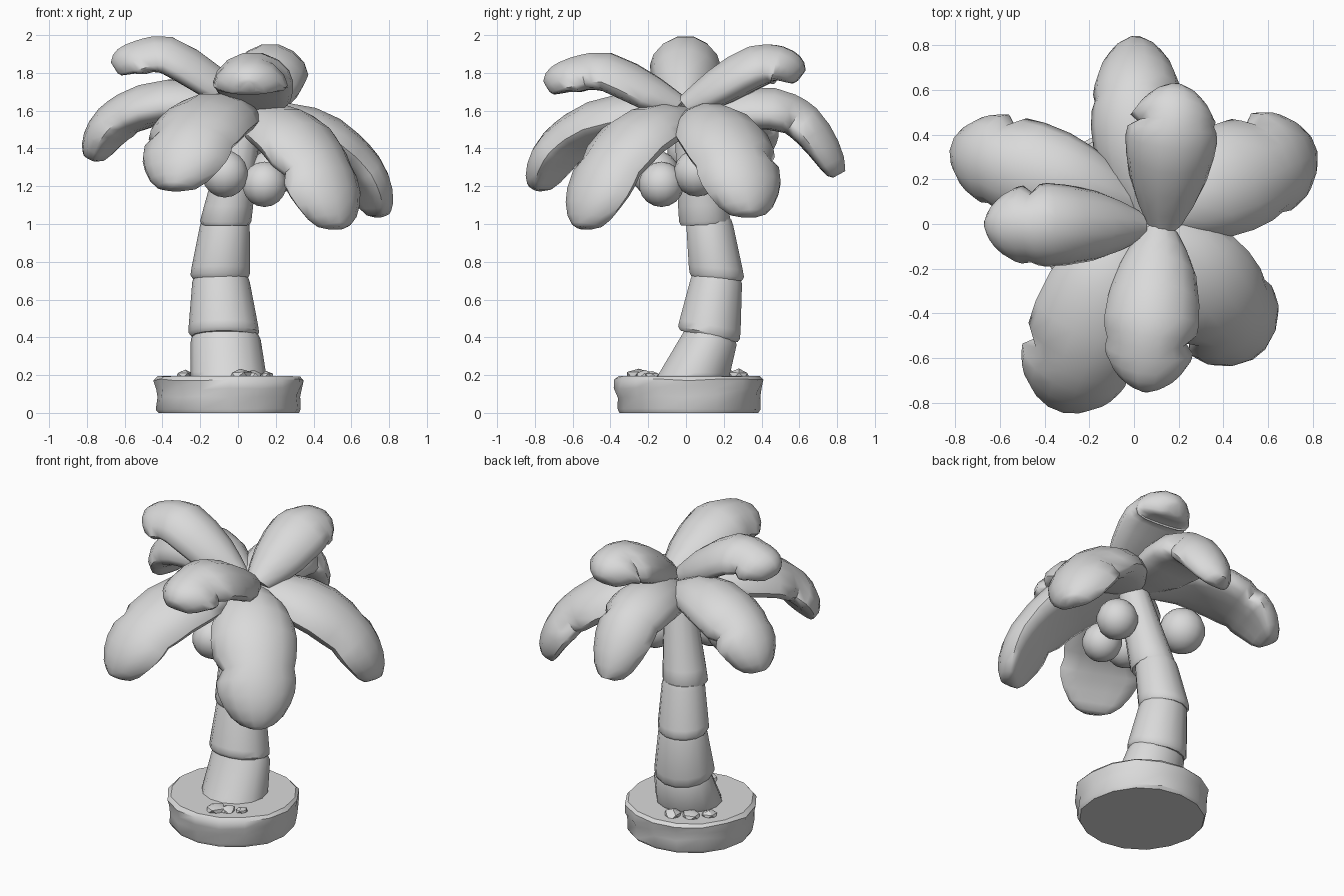
import bpy, bmesh, math, random
from mathutils import Vector

if "Cube" in bpy.data.objects:
    bpy.data.objects.remove(bpy.data.objects["Cube"])

random.seed(4)
mat = bpy.data.materials.new("plain_grey")
mat.diffuse_color = (0.7, 0.7, 0.7, 1)
mat.use_nodes = True
mat.node_tree.nodes["Principled BSDF"].inputs["Base Color"].default_value = mat.diffuse_color


def finish(name, bm, angle):
    """Turn a bmesh into a shaded object."""
    bmesh.ops.recalc_face_normals(bm, faces=bm.faces)
    me = bpy.data.meshes.new(name)
    bm.to_mesh(me)
    bm.free()
    me.materials.append(mat)
    ob = bpy.data.objects.new(name, me)
    bpy.context.collection.objects.link(ob)
    bpy.ops.object.select_all(action='DESELECT')
    ob.select_set(True)
    bpy.context.view_layer.objects.active = ob
    bpy.ops.object.shade_smooth_by_angle(angle=math.radians(angle))
    return ob


def loft(name, rings, angle=40):
    """Skin a list of equal-length point rings and cap both ends."""
    bm = bmesh.new()
    rows = [[bm.verts.new(p) for p in ring] for ring in rings]
    n = len(rows[0])
    for a, b in zip(rows, rows[1:]):
        for i in range(n):
            j = (i + 1) % n
            bm.faces.new((a[i], a[j], b[j], b[i]))
    bm.faces.new(rows[0][::-1])
    bm.faces.new(rows[-1])
    return finish(name, bm, angle)


def sample(points, t):
    """Catmull-Rom curve through the points, t in 0..1."""
    p = [Vector(q) for q in points]
    p = [2 * p[0] - p[1]] + p + [2 * p[-1] - p[-2]]
    f = min(t, 0.99999) * (len(p) - 3)
    i = int(f)
    u = f - i
    a, b, c, d = p[i:i + 4]
    return 0.5 * (2 * b + (c - a) * u + (2 * a - 5 * b + 4 * c - d) * u * u
                  + (3 * b - a - 3 * c + d) * u ** 3)


# Rough island slab with a worn rim
SIDES = 16
wobble = [random.uniform(-0.006, 0.006) for _ in range(SIDES)]
rings = []
for r, z, rough in ((0.372, 0.0, 0), (0.384, 0.02, 0.004), (0.387, 0.09, 0.01),
                    (0.394, 0.13, 0.01), (0.396, 0.175, 0.005), (0.378, 0.195, 0.002)):
    ring = []
    for i in range(SIDES):
        a = 2 * math.pi * i / SIDES
        rr = r + wobble[i] + random.uniform(-rough, rough)
        zz = z + random.uniform(-rough, rough)
        ring.append((-0.045 + rr * math.cos(a), 0.016 + rr * math.sin(a), zz))
    rings.append(ring)
loft("island_base", rings, 35)


# Leaning trunk of four stacked tapered segments
def trunk_ring(x, y, z, rx, ry, slope, k=1.0, dz=0.0):
    out = []
    for i in range(14):
        a = 2 * math.pi * i / 14
        dy = ry * k * math.sin(a)
        out.append((x + rx * k * math.cos(a), y + dy, z + dz + slope * dy))
    return out


segments = [
    ((-0.05, 0.035, 0.18, 0.20, 0.195, 0.0), (-0.065, 0.125, 0.41, 0.185, 0.147, -0.2)),
    ((-0.075, 0.122, 0.42, 0.187, 0.168, -0.2), (-0.09, 0.16, 0.715, 0.152, 0.14, -0.08)),
    ((-0.095, 0.163, 0.725, 0.157, 0.148, -0.08), (-0.07, 0.126, 1.01, 0.132, 0.127, 0.03)),
    ((-0.065, 0.10, 1.01, 0.136, 0.14, 0.03), (0.04, 0.02, 1.6, 0.085, 0.085, 0.1)),
]
for n, (lo, hi) in enumerate(segments, 1):
    mid = [(p * 0.85 + q * 0.15) for p, q in zip(lo, hi)]
    loft("trunk_segment_%d" % n, [
        trunk_ring(*lo, 0.92, -0.015), trunk_ring(*lo, 1.0, 0.005), trunk_ring(*mid, 1.01),
        trunk_ring(*hi, 1.0, -0.02), trunk_ring(*hi, 0.92, 0.01)], 45)

# Leaves: start, tip direction, half width, notched side, underside depth,
# ridge as (distance, height)
WIDTHS = [(0, 0.42), (0.1, 0.68), (0.22, 0.87), (0.36, 0.99), (0.5, 1.03), (0.61, 1.0),
          (0.67, 0.93), (0.73, 0.96), (0.82, 0.92), (0.89, 0.81), (0.95, 0.63), (0.985, 0.42),
          (1.0, 0.2)]


def leaf(name, start, target, half, notch, depth, ridge):
    origin = Vector((*start, 0))
    out = (Vector((*target, 0)) - origin).normalized()
    side = Vector((-out.y, out.x, 0))
    rings = []
    for t, w in WIDTHS:
        p = sample(ridge, t)
        d = sample(ridge, min(1, t + 0.03)) - sample(ridge, max(0, t - 0.03))
        tan = (out * d.x + Vector((0, 0, d.y))).normalized()
        nor = tan.cross(side)
        if nor.z < 0:
            nor = -nor
        top = origin + out * p.x + Vector((0, 0, p.y))
        thick = 0.12 * min(1, 0.25 + w * 0.8)
        under = depth * min(1, 0.2 + w * 0.8) * (1 - 0.35 * max(0, t - 0.5) / 0.5)
        sink = 0.04 * max(0, (t - 0.9) / 0.1) ** 2      # rounds the tip off
        ring = []
        for i in range(14):
            a = 2 * math.pi * i / 14
            c, s = math.cos(a), math.sin(a)
            ww = half * w
            if 0.63 < t < 0.7 and c * notch > 0.3:    # crease in one edge
                ww *= 0.86
            h = thick * (s - 1) if s > 0 else -thick + under * s
            h -= 0.04 * c * c * w + sink              # edges droop
            ring.append(top + side * (ww * c) + nor * h)
        rings.append(ring)
    loft(name, rings, 50)


leaf("upper_leaf_left", (0.06, -0.01), (-0.67, 0.0), 0.182, -1, 0.085,
     [(0, 1.68), (0.17, 1.85), (0.41, 1.995), (0.62, 1.97), (0.755, 1.89)])
leaf("upper_leaf_front", (0.12, 0.0), (0.05, -0.75), 0.207, 1, 0.09,
     [(0, 1.67), (0.16, 1.79), (0.4, 1.91), (0.63, 1.88), (0.78, 1.79)])
leaf("upper_leaf_back", (0.13, -0.04), (0.19, 0.64), 0.2, 1, 0.11,
     [(0, 1.67), (0.18, 1.83), (0.38, 1.945), (0.57, 1.94), (0.7, 1.845)])
leaf("lower_leaf_back", (0.03, 0.04), (0.005, 0.85), 0.205, -1, 0.11,
     [(0, 1.62), (0.18, 1.7), (0.43, 1.725), (0.67, 1.6), (0.84, 1.3)])
leaf("lower_leaf_front_left", (-0.01, 0.0), (-0.355, -0.84), 0.26, -1, 0.1,
     [(0, 1.62), (0.22, 1.7), (0.54, 1.65), (0.81, 1.47), (0.935, 1.22)])
leaf("lower_leaf_left", (0.03, 0.08), (-0.81, 0.355), 0.215, -1, 0.11,
     [(0, 1.62), (0.28, 1.76), (0.57, 1.74), (0.81, 1.6), (0.925, 1.38)])
leaf("lower_leaf_right", (0.06, 0.05), (0.8, 0.355), 0.245, 1, 0.11,
     [(0, 1.62), (0.25, 1.64), (0.5, 1.56), (0.74, 1.34), (0.84, 1.07)])
leaf("lower_leaf_front_right", (0.08, 0.0), (0.56, -0.585), 0.25, -1, 0.11,
     [(0, 1.62), (0.22, 1.635), (0.47, 1.54), (0.7, 1.28), (0.785, 1.0)])

# Coconuts hanging under the crown
for n, (x, y, z, r) in enumerate([(0.14, -0.13, 1.21, 0.12), (0.18, 0.06, 1.27, 0.125),
                                  (-0.07, -0.16, 1.265, 0.125), (-0.34, 0.04, 1.39, 0.14)], 1):
    bm = bmesh.new()
    bmesh.ops.create_uvsphere(bm, u_segments=14, v_segments=9, radius=r)
    bmesh.ops.translate(bm, verts=bm.verts, vec=(x, y, z))
    finish("coconut_%d" % n, bm, 60)

# Pebbles lying on the slab
for n, (x, y, r) in enumerate([(0.01, -0.25, 0.065), (0.08, -0.22, 0.05), (0.15, -0.18, 0.04),
                               (-0.28, 0.16, 0.05), (-0.2, 0.23, 0.06), (-0.1, 0.28, 0.06)], 1):
    bm = bmesh.new()
    bmesh.ops.create_icosphere(bm, subdivisions=1, radius=r)
    for v in bm.verts:
        v.co *= random.uniform(0.85, 1.15)
        v.co.z *= 0.55
        v.co += Vector((x, y, 0.198))
    finish("pebble_%d" % n, bm, 30)
